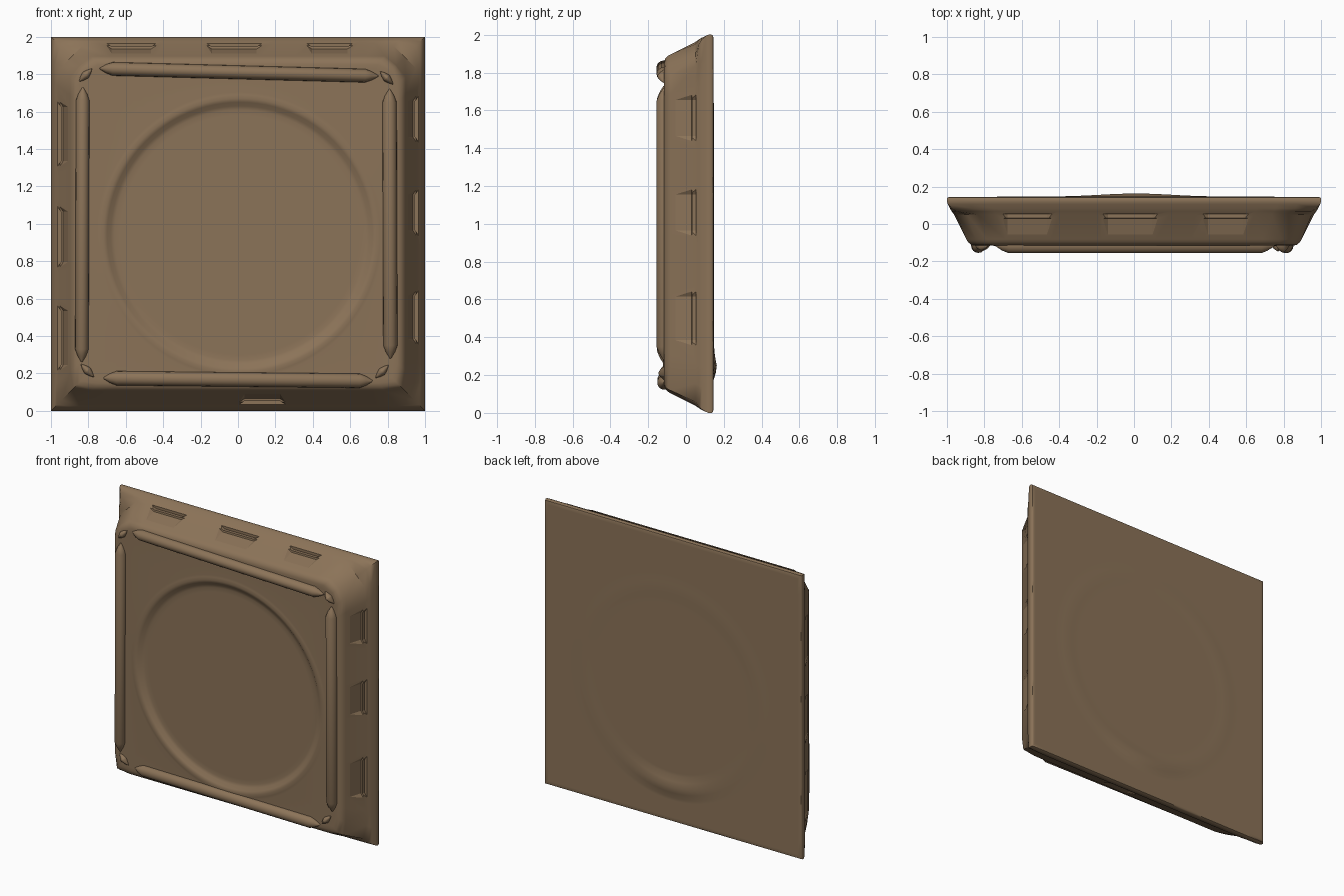
import bpy, bmesh, math
from mathutils import Matrix, Vector

old = bpy.data.objects.get("Cube")
if old:
    bpy.data.objects.remove(old, do_unlink=True)

brown = bpy.data.materials.new("clay brown")
brown.use_nodes = True
COLOR = (0.26, 0.172, 0.098, 1)
brown.diffuse_color = COLOR
brown.node_tree.nodes["Principled BSDF"].inputs["Base Color"].default_value = COLOR


def finish(bm, name, angle=45):
    bmesh.ops.recalc_face_normals(bm, faces=bm.faces)
    mesh = bpy.data.meshes.new(name)
    bm.to_mesh(mesh)
    bm.free()
    mesh.materials.append(brown)
    ob = bpy.data.objects.new(name, mesh)
    bpy.context.collection.objects.link(ob)
    bpy.ops.object.select_all(action='DESELECT')
    ob.select_set(True)
    bpy.context.view_layer.objects.active = ob
    if angle:
        bpy.ops.object.shade_smooth_by_angle(angle=math.radians(angle))
    return ob


def loft(bm, loops):
    """Skin a list of point loops and cap both ends."""
    rings = [[bm.verts.new(p) for p in loop] for loop in loops]
    n = len(rings[0])
    for a, b in zip(rings, rings[1:]):
        for i in range(n):
            bm.faces.new((a[i], a[(i + 1) % n], b[(i + 1) % n], b[i]))
    bm.faces.new(rings[0])
    bm.faces.new(rings[-1])


SEGMENTS = 96
ANGLES = [math.tau * i / SEGMENTS for i in range(SEGMENTS)]


def square(half, y, cut=0.0):
    """Square loop; cut trims the top corners, and the lower ones slightly."""
    pts = []
    for a in ANGLES:
        c, s = math.cos(a), math.sin(a)
        trim = cut if s > 0 else cut * 0.3
        k = min(half / max(abs(c), abs(s)), (2 * half - trim) / (abs(c) + abs(s)))
        pts.append((c * k, y, 1 + s * k))
    return pts


def circle(r, y, swell=0.0):
    """Round loop; swell pushes its lowest stretch backward."""
    return [(0.01 + r * math.cos(a), y + swell * max(0, -math.sin(a)) ** 14,
             0.94 + r * math.sin(a)) for a in ANGLES]


# Tile body: round recess, flat front, sloped sides, square back rim
bm = bmesh.new()
loft(bm, [
    circle(0.64, -0.093), circle(0.67, -0.093), circle(0.69, -0.098),
    circle(0.71, -0.114), circle(0.73, -0.121), circle(0.75, -0.117),
    circle(0.765, -0.116),
    square(0.83, -0.116, 0.05), square(0.852, -0.116, 0.07),
    square(0.872, -0.111, 0.08), square(0.888, -0.096, 0.09),
    square(0.896, -0.082, 0.1), square(0.962, 0.05, 0.14),
    square(0.975, 0.068, 0.05), square(0.984, 0.083, 0.02),
    square(0.995, 0.106), square(1.0, 0.118), square(1.0, 0.135),
    square(0.996, 0.142), square(0.985, 0.145), square(0.97, 0.145),
    circle(0.79, 0.145), circle(0.77, 0.145),
    circle(0.73, 0.146, 0.011), circle(0.69, 0.147, 0.016),
    circle(0.65, 0.146, 0.009), circle(0.61, 0.145), circle(0.59, 0.145),
])
body = finish(bm, "tile_body")

# Shallow stepped slots in the sloped sides: (turn about y, offset along side, half length)
SLOTS = [
    (0, -0.57, 0.14), (0, -0.02, 0.155), (0, 0.49, 0.13),
    (90, -0.56, 0.13), (90, -0.06, 0.13), (90, 0.5, 0.15),
    (180, -0.13, 0.13),
    (270, -0.61, 0.18), (270, -0.07, 0.17), (270, 0.48, 0.18),
]
STEPS = [(-0.1, 0.896), (0.03, 0.935), (0.032, 0.947), (0.054, 0.947)]
bm = bmesh.new()
for turn, offset, half in SLOTS:
    m = Matrix.Translation((0, 0, 1)) @ Matrix.Rotation(math.radians(turn), 4, 'Y')
    loft(bm, [[m @ Vector((offset + x, y, z)) for x, z in (
        (-half + 0.035, floor), (half - 0.035, floor),
        (half, floor + 0.022), (half, 1.05),
        (-half, 1.05), (-half, floor + 0.022))] for y, floor in STEPS])
cutter = finish(bm, "slot_cutter", 0)
cutter.hide_render = True

bpy.ops.object.select_all(action='DESELECT')
body.select_set(True)
bpy.context.view_layer.objects.active = body
mod = body.modifiers.new("slots", 'BOOLEAN')
mod.operation = 'DIFFERENCE'
mod.solver = 'EXACT'
mod.object = cutter
body.modifiers.move(len(body.modifiers) - 1, 0)
bpy.ops.object.modifier_apply(modifier=mod.name)
bpy.data.objects.remove(cutter, do_unlink=True)


def ridge(name, start, end, width, height, taper, y=-0.116):
    """Rounded bar with pointed ends lying on the front."""
    a, b = Vector((start[0], y, start[1])), Vector((end[0], y, end[1]))
    along = (b - a).normalized()
    side = along.cross(Vector((0, 1, 0)))
    length = (b - a).length
    stations = [(0, 0.08), (taper * 0.5, 0.65), (taper, 1),
                (length - taper, 1), (length - taper * 0.5, 0.65), (length, 0.08)]
    bm = bmesh.new()
    loft(bm, [[a + along * d + side * (width * k * math.cos(t))
               + Vector((0, height * k * math.sin(t), 0))
               for t in (math.tau * i / 16 for i in range(16))]
              for d, k in stations])
    return finish(bm, name, 50)


# Long border bars
ridge("top_bar", (-0.74, 1.83), (0.75, 1.79), 0.036, 0.04, 0.07)
ridge("bottom_bar", (-0.72, 0.175), (0.72, 0.16), 0.038, 0.036, 0.07)
ridge("right_bar", (-0.835, 0.26), (-0.83, 1.73), 0.036, 0.038, 0.07)
ridge("left_bar", (0.815, 0.28), (0.81, 1.72), 0.038, 0.04, 0.07)

# Small diamond studs in the corners
for name, x, z, slant, height in (
        ("top_right", -0.815, 1.795, 1, 0.026), ("top_left", 0.795, 1.78, -1, 0.036),
        ("bottom_right", -0.805, 0.215, -1, 0.026), ("bottom_left", 0.77, 0.21, 1, 0.03)):
    d = 0.034
    ridge(name + "_stud", (x - d, z - d * slant), (x + d, z + d * slant),
          0.021, height, 0.046)
